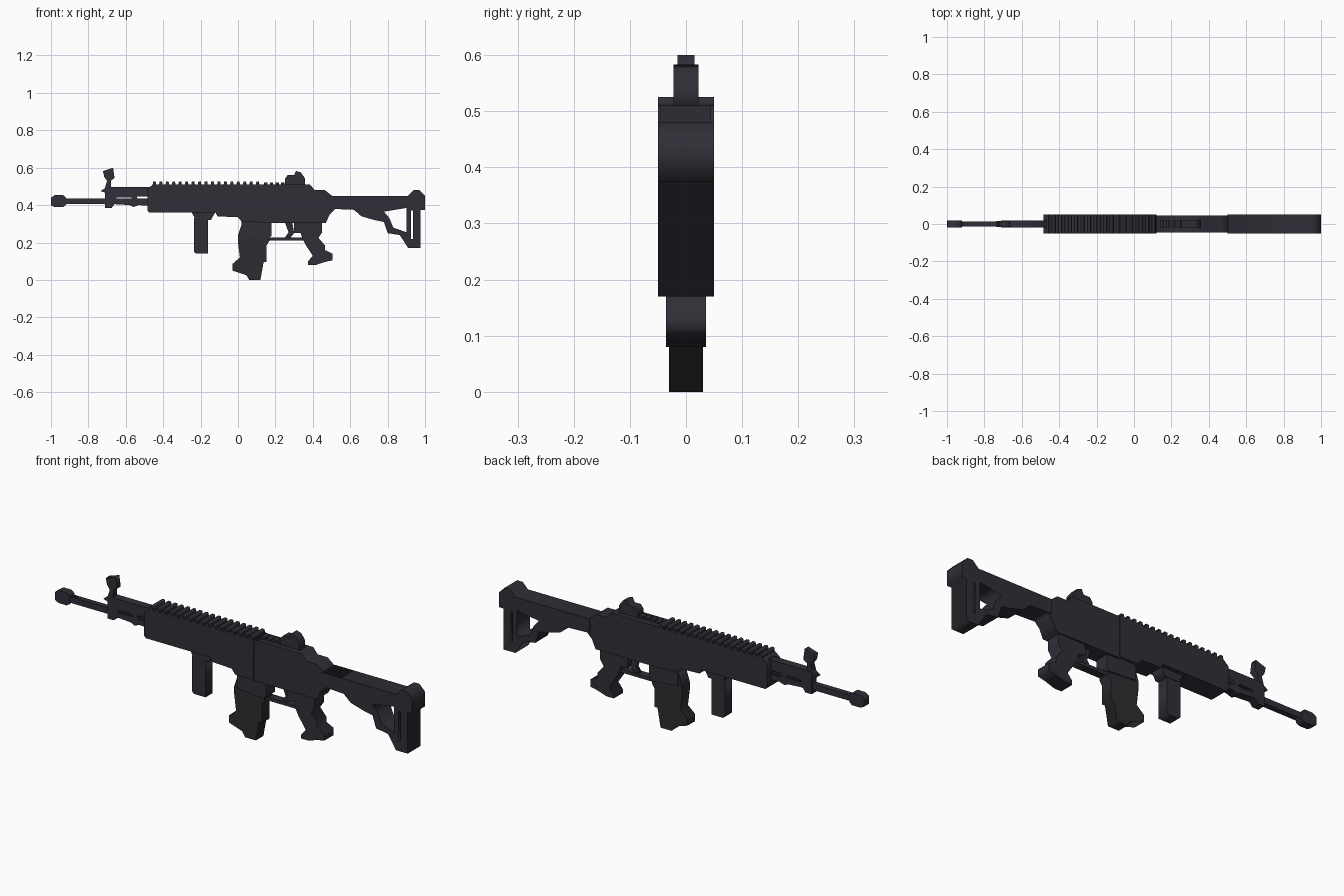
import bpy
import math


def material(name, rgb):
    m = bpy.data.materials.new(name)
    m.diffuse_color = (*rgb, 1)
    return m


BODY = material("dark slate", (0.029, 0.028, 0.038))
MAG = material("dark grey", (0.027, 0.027, 0.032))
STEEL = material("dark violet steel", (0.032, 0.028, 0.041))


def plate(name, half, outline, mat=BODY, holes=()):
    """Side outline in x, z (with optional holes) extruded to y = +-half."""
    cu = bpy.data.curves.new(name, 'CURVE')
    cu.dimensions = '2D'
    cu.fill_mode = 'BOTH'
    cu.extrude = half
    for loop in (outline, *holes):
        s = cu.splines.new('POLY')
        s.points.add(len(loop) - 1)
        for p, (x, z) in zip(s.points, loop):
            p.co = (x, z, 0, 1)
        s.use_cyclic_u = True
    tmp = bpy.data.objects.new(name + "_curve", cu)
    bpy.context.collection.objects.link(tmp)
    dg = bpy.context.evaluated_depsgraph_get()
    me = bpy.data.meshes.new_from_object(tmp.evaluated_get(dg))
    bpy.data.objects.remove(tmp)
    me.name = name
    me.materials.clear()
    me.materials.append(mat)
    ob = bpy.data.objects.new(name, me)
    ob.rotation_euler.x = math.pi / 2
    bpy.context.collection.objects.link(ob)
    return ob


def box(name, half, x0, x1, z0, z1, mat=BODY):
    return plate(name, half, [(x0, z0), (x1, z0), (x1, z1), (x0, z1)], mat)


# Barrel and muzzle
plate("muzzle", 0.02, [(-1, .4), (-.98, .39), (-.935, .39), (-.92, .4), (-.92, .44),
                       (-.935, .453), (-.98, .453), (-1, .44)], STEEL)
box("barrel", 0.014, -.93, -.45, .405, .435, STEEL)

# Gas tube with its block and the links down to the barrel
plate("gas_block", 0.02, [(-.71, .385), (-.675, .385), (-.66, .405), (-.58, .4), (-.56, .39),
                          (-.53, .4), (-.45, .395), (-.45, .427), (-.54, .427), (-.54, .445),
                          (-.45, .445), (-.45, .497), (-.69, .497), (-.71, .48)], STEEL,
      holes=[[(-.65, .43), (-.57, .43), (-.57, .442), (-.65, .442)]])
plate("front_sight", 0.015, [(-.735, .475), (-.69, .46), (-.68, .497), (-.68, .53), (-.66, .545),
                             (-.668, .6), (-.722, .582), (-.715, .55), (-.7, .53), (-.712, .49)])

# Handguard with a toothed top rail
plate("handguard", 0.05, [(-.485, .37), (-.475, .36), (-.12, .36), (-.11, .34), (0, .335),
                          (.02, .31), (.12, .31), (.12, .51), (-.455, .51), (-.485, .485)])
for i in range(17):
    x = -.457 + i * .0345
    plate("rail_tooth", 0.05, [(x, .505), (x + .02, .505), (x + .017, .525), (x + .003, .525)])

# Foregrip and its mount
plate("foregrip_mount", 0.03, [(-.25, .365), (-.225, .32), (-.145, .32), (-.12, .365)])
plate("foregrip", 0.028, [(-.235, .15), (-.225, .14), (-.16, .14), (-.16, .33), (-.235, .33)])

# Receiver
plate("receiver", 0.045, [(.11, .305), (.47, .305), (.49, .35), (.515, .375), (.515, .44),
                          (.465, .48), (.41, .48), (.385, .51), (.11, .51)])
for i in range(4):
    box("receiver_rail_tooth", 0.02, .14 + i * .03, .158 + i * .03, .505, .522)
plate("rear_sight", 0.022, [(.25, .5), (.25, .54), (.265, .56), (.3, .56), (.31, .583),
                            (.335, .575), (.357, .545), (.357, .5)])

# Magazine and its well
plate("magazine_well", 0.036, [(.02, .32), (.02, .235), (.165, .225), (.18, .235), (.18, .32)])
plate("magazine", 0.03, [(.0, .24), (0, .2), (.01, .12), (-.03, .085), (-.03, .05), (.045, .025),
                         (.06, 0), (.12, 0), (.137, .095), (.153, .095), (.153, .185),
                         (.168, .21), (.168, .3), (.02, .3)], MAG)

# Trigger, guard and pistol grip
plate("trigger_guard", 0.02, [(.165, .212), (.36, .212), (.36, .228), (.165, .228)])
plate("trigger", 0.01, [(.25, .31), (.29, .31), (.3, .25), (.28, .225), (.25, .225), (.27, .255)])
plate("pistol_grip", 0.036, [(.3, .32), (.3, .25), (.335, .25), (.345, .22), (.36, .19), (.4, .13),
                             (.375, .1), (.375, .08), (.415, .08), (.46, .095), (.505, .105),
                             (.505, .14), (.465, .16), (.465, .185), (.43, .225), (.45, .255),
                             (.45, .32)])

# Stock with open strut and butt
plate("stock", 0.05, [(.5, .38), (.62, .375), (.66, .34), (.73, .32), (.78, .31), (.8, .25),
                      (.865, .24), (.91, .17), (.975, .17), (.975, .375), (1, .375), (1, .45),
                      (.97, .48), (.94, .48), (.91, .45), (.5, .45)],
      holes=[[(.78, .365), (.9, .385), (.9, .255), (.83, .28), (.81, .33)],
             [(.925, .22), (.935, .22), (.935, .37), (.925, .37)]])
